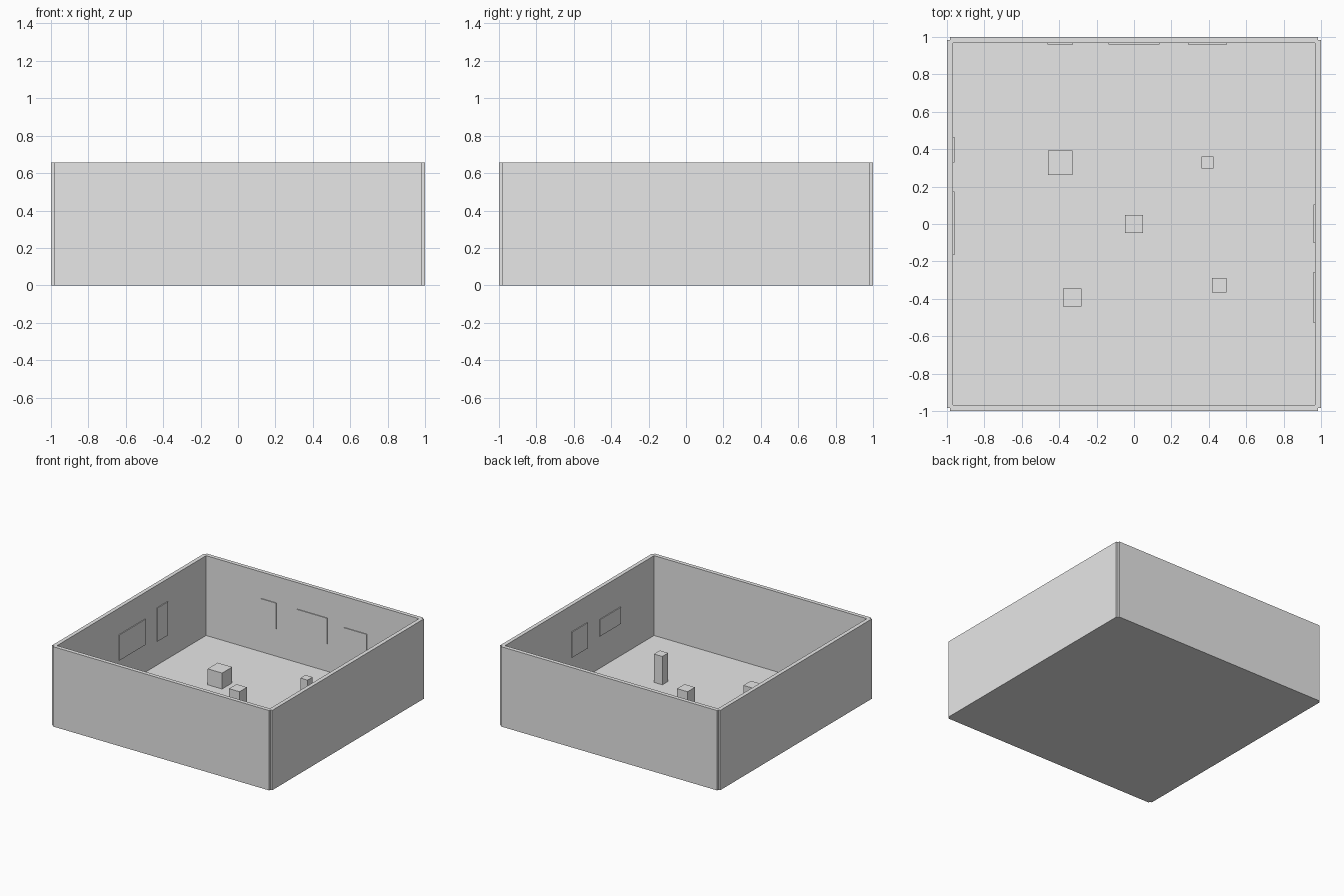
import bpy

if "Cube" in bpy.data.objects:
    bpy.data.objects.remove(bpy.data.objects["Cube"])

grey = bpy.data.materials.new("plain_grey")
grey.diffuse_color = (0.8, 0.8, 0.8, 1)
grey.use_nodes = True
grey.node_tree.nodes["Principled BSDF"].inputs["Base Color"].default_value = grey.diffuse_color

HALF = 0.9836      # wall centre line
THICK = 0.0328     # wall thickness
HEIGHT = 0.656     # wall height
INNER = HALF - THICK / 2
DEPTH = 0.0066     # picture panel depth
MID = 0.334        # picture centre height


def box(name, centre, size):
    bpy.ops.mesh.primitive_cube_add(size=1, location=centre)
    ob = bpy.context.object
    ob.name = name
    ob.scale = size
    bpy.ops.object.transform_apply(location=False, rotation=False, scale=True)
    ob.data.materials.append(grey)
    return ob


# floor sheet
bpy.ops.mesh.primitive_plane_add(size=2 * HALF)
floor = bpy.context.object
floor.name = "floor"
floor.data.materials.append(grey)

# four walls, crossing at the corners and leaving small notches
for s, side, end in ((-1, "left", "front"), (1, "right", "back")):
    box(side + "_wall", (s * HALF, 0, HEIGHT / 2), (THICK, 2 * HALF, HEIGHT))
    box(end + "_wall", (0, s * HALF, HEIGHT / 2), (2 * HALF, THICK, HEIGHT))

# display plinths: x, y, width, height
for x, y, w, h in ((-0.394, 0.328, 0.131, 0.131), (0.393, 0.328, 0.065, 0.262),
                   (0, 0, 0.096, 0.197), (-0.33, -0.393, 0.098, 0.162),
                   (0.456, -0.328, 0.076, 0.233)):
    box("plinth", (x, y, h / 2), (w, w, h))

# thin picture panels: position along the wall, width, height
at = INNER - DEPTH / 2
for x, w, h in ((-0.394, 0.138, 0.21), (0, 0.275, 0.21), (0.393, 0.206, 0.137)):
    box("back_picture", (x, at, MID), (w, DEPTH, h))
for s, y, w, h in ((-1, 0.397, 0.138, 0.275), (-1, 0.004, 0.34, 0.21),
                   (1, 0.002, 0.206, 0.21), (1, -0.393, 0.275, 0.137)):
    box("side_picture", (s * at, y, MID), (DEPTH, w, h))
